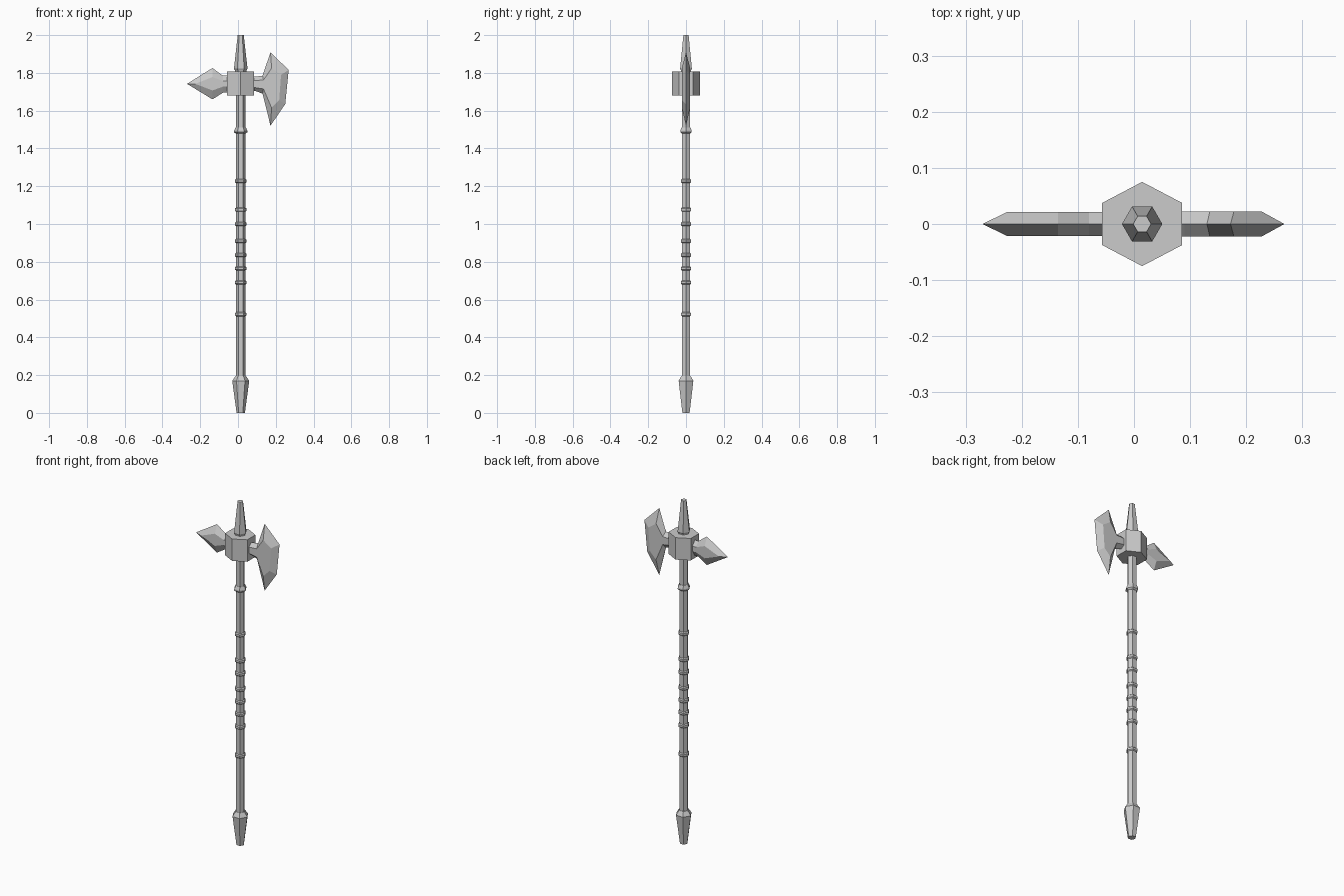
import bpy
import math

if "Cube" in bpy.data.objects:
    bpy.data.objects.remove(bpy.data.objects["Cube"])

CX = 0.0145  # axis of the pole


def make(name, verts, faces):
    me = bpy.data.meshes.new(name)
    me.from_pydata(verts, [], faces)
    me.update()
    ob = bpy.data.objects.new(name, me)
    bpy.context.collection.objects.link(ob)
    return ob


def hex_lathe(name, profile, turn=0.0, sx=1.0):
    """Six-sided solid from (radius, z) pairs, bottom to top."""
    verts, faces = [], []
    for r, z in profile:
        for i in range(6):
            a = turn + i * math.pi / 3
            verts.append((CX + sx * r * math.cos(a), r * math.sin(a), z))
    for k in range(len(profile) - 1):
        for i in range(6):
            j = (i + 1) % 6
            faces.append((k * 6 + i, k * 6 + j, k * 6 + 6 + j, k * 6 + 6 + i))
    n = len(verts)
    faces += [tuple(range(5, -1, -1)), tuple(range(n - 6, n))]
    return make(name, verts, faces)


def bevelled_plate(name, rim, face, h):
    """Thin plate: sharp rim at y = 0, flat faces at y = -h and +h."""
    n = len(rim)
    verts = [(x, 0, z) for x, z in rim]
    verts += [(x, -h, z) for x, z in face] + [(x, h, z) for x, z in face]
    faces = [tuple(range(n, 2 * n)), tuple(range(3 * n - 1, 2 * n - 1, -1))]
    for i in range(n):
        j = (i + 1) % n
        faces += [(i, j, n + j, n + i), (j, i, 2 * n + i, 2 * n + j)]
    ob = make(name, verts, faces)
    # consistent outward normals
    import bmesh
    bm = bmesh.new()
    bm.from_mesh(ob.data)
    bmesh.ops.recalc_face_normals(bm, faces=bm.faces)
    bm.to_mesh(ob.data)
    bm.free()
    return ob


# Pole, pommel and top spike
hex_lathe("shaft", [(0.025, 0.15), (0.025, 1.83)])
hex_lathe("pommel", [(0.022, 0), (0.045, 0.17), (0.028, 0.195)])
hex_lathe("top_spike", [(0.03, 1.80), (0.03, 1.812), (0.036, 1.822), (0.016, 2.0)])

# Grip rings
for i, z in enumerate([0.522, 0.69, 0.765, 0.836, 0.91, 1.0, 1.076, 1.228]):
    hex_lathe(f"grip_ring_{i + 1}",
              [(0.025, z - 0.011), (0.031, z - 0.006), (0.031, z + 0.006), (0.025, z + 0.011)])
hex_lathe("upper_ring", [(0.026, 1.478), (0.035, 1.486), (0.035, 1.494), (0.027, 1.512)])

# Head block
hex_lathe("head_collar", [(0.075, 1.68), (0.075, 1.808)], turn=math.pi / 6, sx=1.1)

# Axe blade
bevelled_plate(
    "axe_blade",
    [(0.04, 1.78), (0.09, 1.78), (0.13, 1.785), (0.172, 1.91), (0.268, 1.815),
     (0.25, 1.635), (0.172, 1.52), (0.13, 1.69), (0.09, 1.705), (0.04, 1.705)],
    [(0.04, 1.76), (0.09, 1.76), (0.135, 1.762), (0.178, 1.825), (0.228, 1.79),
     (0.218, 1.655), (0.178, 1.615), (0.135, 1.715), (0.09, 1.722), (0.04, 1.722)],
    0.022)

# Back spike
bevelled_plate(
    "back_spike",
    [(-0.01, 1.785), (-0.08, 1.785), (-0.135, 1.826), (-0.27, 1.742),
     (-0.135, 1.66), (-0.08, 1.695), (-0.01, 1.695)],
    [(-0.01, 1.757), (-0.08, 1.757), (-0.135, 1.778), (-0.227, 1.742),
     (-0.135, 1.707), (-0.08, 1.727), (-0.01, 1.727)],
    0.021)
